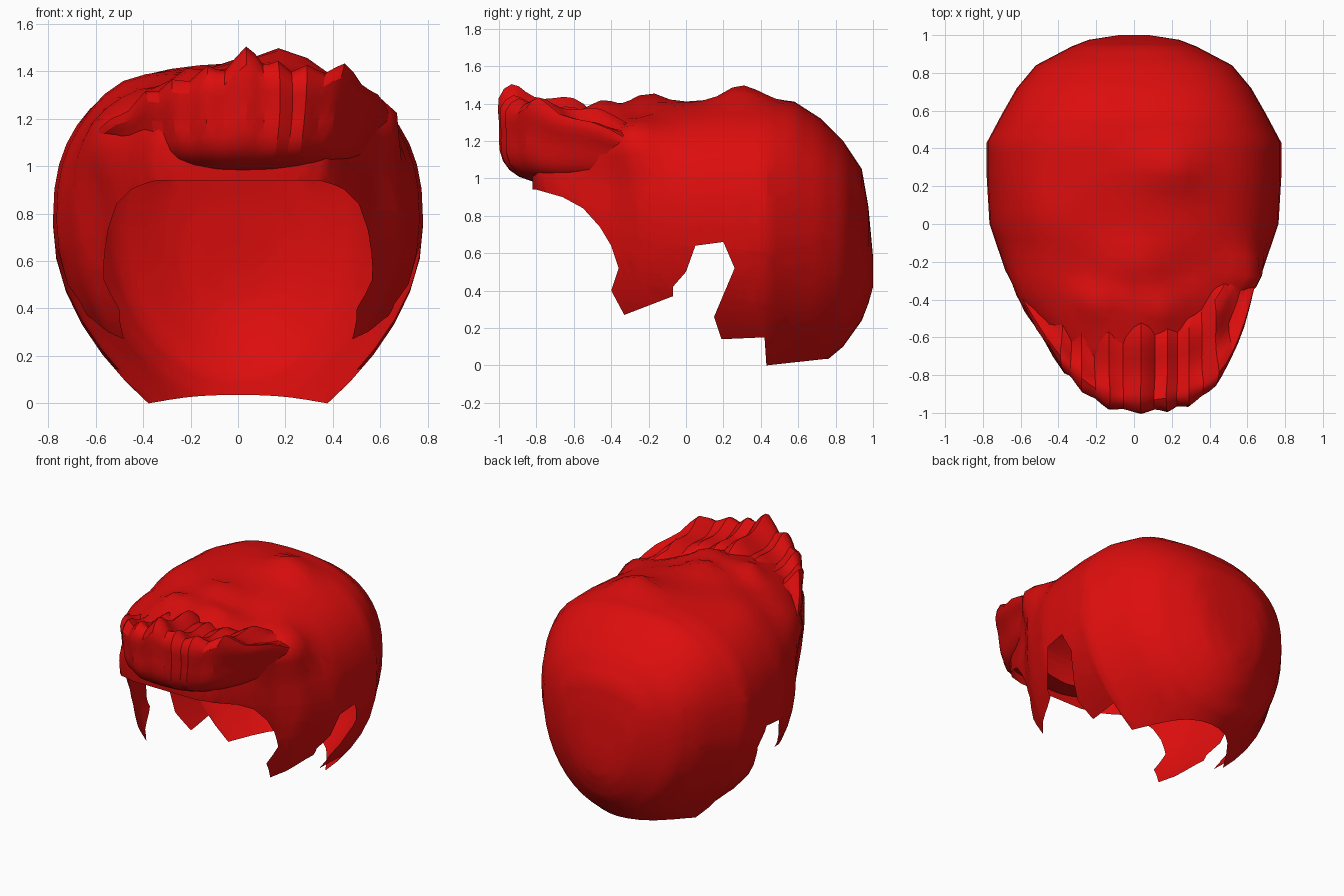
import bpy, bmesh, math
from mathutils import Vector

cube = bpy.data.objects.get("Cube")
if cube:
    bpy.data.objects.remove(cube)

red = bpy.data.materials.new("hair_red")
red.use_nodes = True
COLOUR = (0.72, 0.004, 0.004, 1)
red.diffuse_color = COLOUR
red.node_tree.nodes["Principled BSDF"].inputs["Base Color"].default_value = COLOUR


def finish(name, bm, angle):
    mesh = bpy.data.meshes.new(name)
    bm.to_mesh(mesh)
    bm.free()
    obj = bpy.data.objects.new(name, mesh)
    bpy.context.collection.objects.link(obj)
    mesh.materials.append(red)
    bpy.ops.object.select_all(action='DESELECT')
    obj.select_set(True)
    bpy.context.view_layer.objects.active = obj
    bpy.ops.object.shade_smooth_by_angle(angle=math.radians(angle))
    return obj


def bridge(bm, rows, closed):
    for a, b in zip(rows, rows[1:]):
        n = len(a)
        for i in range(n if closed else n - 1):
            j = (i + 1) % n
            bm.faces.new((a[i], a[j], b[j], b[i]))


def inside(y, z, poly):
    hit = False
    for (y1, z1), (y2, z2) in zip(poly, poly[1:] + poly[:1]):
        if (z1 > z) != (z2 > z) and y < y1 + (z - z1) * (y2 - y1) / (z2 - z1):
            hit = not hit
    return hit


# Scalp shell: sections from back to front as (y, half width, bottom, top, taper)
SECTIONS = [
    (1.0, .08, .42, .58, 1), (.975, .24, .33, .85, 1), (.94, .33, .24, 1.05, 1),
    (.84, .52, .1, 1.2, 1), (.72, .62, .0, 1.32, 1.1), (.58, .7, -.12, 1.41, 1.4),
    (.43, .78, -.26, 1.43, 1.8), (.25, .78, -.24, 1.43, 1.8),
    (0, .765, -.18, 1.41, 1.5), (-.25, .68, -.07, 1.4, 1.05),
    (-.4, .575, -.04, 1.39, 1), (-.55, .51, .1, 1.37, 1), (-.7, .43, .4, 1.33, 1),
    (-.79, .37, .72, 1.25, 1), (-.82, .3, .85, 1.2, 1)]
SEGMENTS, STEPS = 44, 3


def section_ring(bm, y, w, bottom, top, taper):
    mid = bottom + .6 * (top - bottom)
    ring = []
    for i in range(SEGMENTS):
        a = 2 * math.pi * i / SEGMENTS
        s, c = math.sin(a), math.cos(a)
        power = .8 if c > 0 else taper
        x = w * math.copysign(abs(s) ** power, s)
        z = mid + ((top - mid) * c ** power if c > 0 else (mid - bottom) * c)
        ring.append(bm.verts.new((x, y, z)))
    return ring


bm = bmesh.new()
rings = []
for p, q in zip(SECTIONS, SECTIONS[1:]):
    for k in range(STEPS):
        t = k / STEPS
        rings.append(section_ring(bm, *(u + (v - u) * t for u, v in zip(p, q))))
rings.append(section_ring(bm, *SECTIONS[-1]))
bridge(bm, rings, True)
bm.faces.new(rings[0])
bm.faces.new(rings[-1])
bmesh.ops.recalc_face_normals(bm, faces=bm.faces)
bm.normal_update()

# Tufts and dents on the shell: (centre, radius, height)
TUFTS = [((.2, .3, 1.43), .12, .08), ((.02, -.2, 1.42), .1, .06),
         ((-.48, .05, 1.34), .16, .03), ((.6, -.28, 1.2), .13, .11),
         ((.52, -.46, 1.2), .1, .11), ((-.55, -.4, 1.12), .16, .07),
         ((.3, -.25, 1.4), .1, -.04), ((-.2, -.42, 1.4), .09, .05),
         ((.15, -.45, 1.4), .08, .05), ((-.3, -.25, 1.4), .1, -.03)]
for v in bm.verts:
    push = sum(h * math.exp(-((v.co - Vector(c)).length / r) ** 2)
               for c, r, h in TUFTS)
    v.co += v.normal * push

# Face opening, ear notches and nape, cut along one side outline
OUTLINE = [(-2, .94), (-.8, .94), (-.66, .9), (-.55, .84), (-.46, .74),
           (-.4, .64), (-.36, .52), (-.4, .4), (-.33, .27), (-.07, .37),
           (-.07, .42), (0, .5), (.05, .64), (.2, .66), (.26, .52),
           (.15, .26), (.19, .14), (.42, .15), (.43, 0), (.75, .035), (2, .035)]
for (y1, z1), (y2, z2) in zip(OUTLINE, OUTLINE[1:]):
    low = [f for f in bm.faces if min(v.co.z for v in f.verts) < 1]
    geom = low + list({e for f in low for e in f.edges}) + \
        list({v for f in low for v in f.verts})
    bmesh.ops.bisect_plane(bm, geom=geom, dist=1e-5, plane_co=(0, y1, z1),
                           plane_no=(0, z1 - z2, y2 - y1))
removed = OUTLINE + [(2, -1), (-2, -1)]
gone = []
for f in bm.faces:
    m = f.calc_center_median()
    if inside(m.y, m.z, removed):
        gone.append(f)
bmesh.ops.delete(bm, geom=gone, context='FACES')
finish("scalp_hair", bm, 50)

# Swept-up fringe: crest points (x, z) alternate between valley and peak
CREST = [(-.62, 1.13), (-.54, 1.23), (-.47, 1.22), (-.39, 1.37), (-.34, 1.3),
         (-.28, 1.42), (-.2, 1.34), (-.12, 1.5), (-.06, 1.36), (.04, 1.61),
         (.1, 1.4), (.17, 1.51), (.22, 1.38), (.29, 1.49), (.37, 1.37),
         (.46, 1.51), (.53, 1.33), (.6, 1.34), (.65, 1.22)]
# Fringe profile: (y, height share up to the crest, fold strength)
PROFILE = [(-.66, -.04, 0), (-.84, 0, .2), (-.95, .1, .5), (-1.0, .3, 1),
           (-.98, .58, 1.2), (-1.015, .82, .8), (-.93, 1, 0), (-.87, .86, -.8),
           (-.78, .78, -1), (-.66, .84, -.6), (-.55, .8, .6), (-.42, .5, 0)]
bm = bmesh.new()
columns = []
for i, (x, crest) in enumerate(CREST):
    fold = .035 if i % 2 else -.035
    back = 1.5 * x * x if x < 0 else .4 * x * x + 6 * x ** 6
    base = .98 + .1 * x * x
    lean = .1 * math.sin(9 * x)
    columns.append([bm.verts.new((x * (.86 + .14 * share) + lean * share * (1 - share),
                                  y + back - fold * strength,
                                  base + (crest - base) * share))
                    for y, share, strength in PROFILE])
bridge(bm, columns, False)
bmesh.ops.recalc_face_normals(bm, faces=bm.faces)
fringe = finish("swept_fringe", bm, 60)
smooth = fringe.modifiers.new("soften", 'SUBSURF')
smooth.levels = smooth.render_levels = 1
